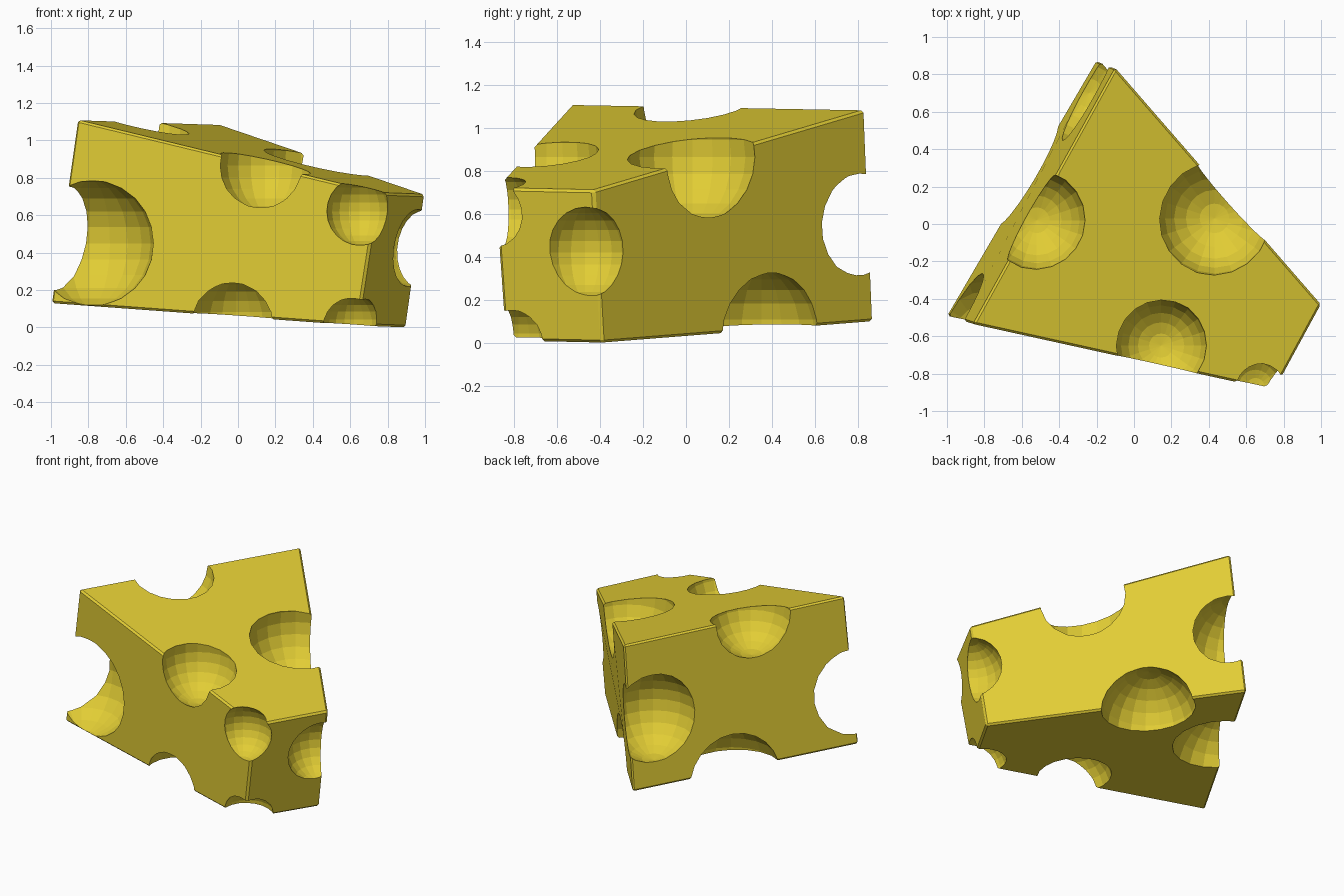
import bpy
import bmesh
from mathutils import Vector, Matrix

start_cube = bpy.data.objects.get("Cube")
if start_cube:
    bpy.data.objects.remove(start_cube, do_unlink=True)

yellow = bpy.data.materials.new("cheese_yellow")
yellow.use_nodes = True
colour = (0.76, 0.61, 0.035, 1)
yellow.diffuse_color = colour
yellow.node_tree.nodes["Principled BSDF"].inputs["Base Color"].default_value = colour


def make_object(name, bm):
    bmesh.ops.recalc_face_normals(bm, faces=bm.faces)
    mesh = bpy.data.meshes.new(name)
    bm.to_mesh(mesh)
    bm.free()
    mesh.materials.append(yellow)
    obj = bpy.data.objects.new(name, mesh)
    bpy.context.collection.objects.link(obj)
    return obj


# Leaning wedge: four corners below, four above, one side wall per edge
bottom = [(-1, -.49, .13), (.64, -.84, .01), (.9, -.39, 0), (-.2, .875, .1)]
top = [(-.86, -.535, 1.11), (.75, -.89, .72), (1.0, -.43, .71), (-.1, .835, 1.085)]
bm = bmesh.new()
low = [bm.verts.new(p) for p in bottom]
high = [bm.verts.new(p) for p in top]
bm.faces.new(low[::-1])
bm.faces.new(high)
for i in range(4):
    j = (i + 1) % 4
    bm.faces.new((low[i], low[j], high[j], high[i]))

# Slightly softened rind edges
bmesh.ops.bevel(bm, geom=bm.edges[:], offset=.012, segments=1, affect='EDGES')
cheese = make_object("cheese_wedge", bm)

# Round holes: centre and radius
holes = [
    ((.43, .03, .865), .305),    # top, right side
    ((-.52, .02, 1.085), .265),  # top, left side
    ((.145, -.65, .865), .248),  # top front edge
    ((-.79, -.60, .45), .34),    # left corner
    ((.65, -.87, .62), .182),    # front corner, upper
    ((.62, -.78, 0), .168),      # front corner, lower
    ((-.01, -.60, .02), .243),   # front edge, underneath
    ((.965, -.47, .42), .212),   # right corner
    ((-.24, .70, .56), .293),    # back corner
    ((.173, .352, .03), .305),   # back edge, underneath
    ((-.525, .24, .03), .322),   # left edge, underneath
]
bm = bmesh.new()
for centre, radius in holes:
    bmesh.ops.create_uvsphere(bm, u_segments=20, v_segments=12, radius=radius,
                              matrix=Matrix.Translation(Vector(centre)))
cutter = make_object("hole_cutter", bm)
cutter.hide_render = True

# Scoop out the holes, then discard the helper
cut = cheese.modifiers.new("holes", 'BOOLEAN')
cut.operation = 'DIFFERENCE'
cut.solver = 'EXACT'
cut.object = cutter
bpy.context.view_layer.objects.active = cheese
cheese.select_set(True)
bpy.ops.object.modifier_apply(modifier=cut.name)
bpy.data.objects.remove(cutter, do_unlink=True)
